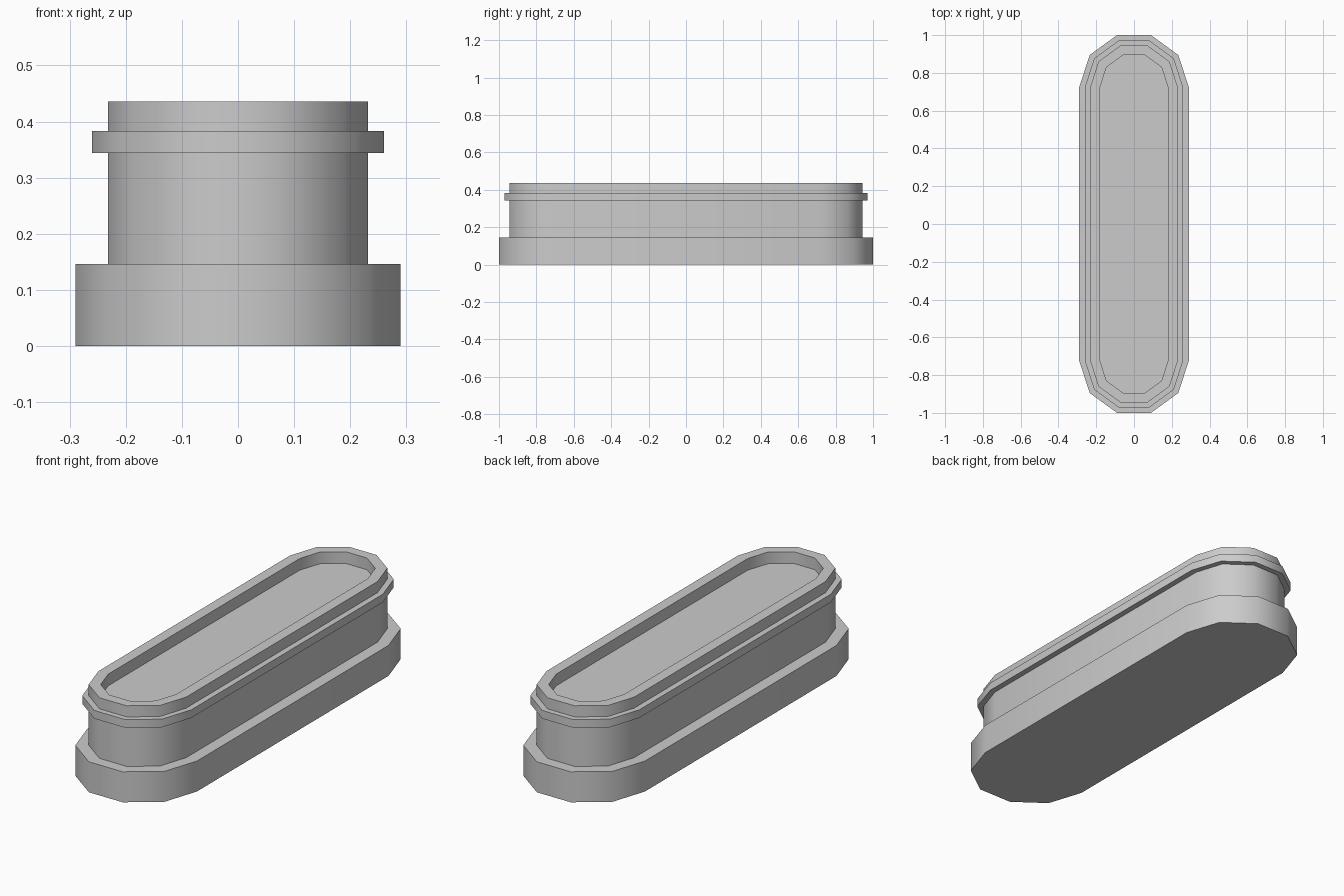
import bpy, bmesh
from math import sin, cos, pi

if "Cube" in bpy.data.objects:
    bpy.data.objects.remove(bpy.data.objects["Cube"])

SEGMENTS = 5                                  # sides per rounded end
CENTRE_Y = 1 - 0.29 * sin(2 * pi / SEGMENTS)  # centre of each rounded end


def stadium(bm, radius, z):
    """Ring of vertices: two half circles joined by straight sides."""
    ring = []
    for end in (1, -1):
        for i in range(SEGMENTS + 1):
            a = pi * i / SEGMENTS
            ring.append(bm.verts.new((end * radius * cos(a),
                                      end * (CENTRE_Y + radius * sin(a)), z)))
    return ring


def stepped_tray(name, profile):
    """Sweep a (radius, height) profile around the stadium and cap both ends."""
    bm = bmesh.new()
    rings = [stadium(bm, r, z) for r, z in profile]
    for low, high in zip(rings, rings[1:]):
        n = len(low)
        for i in range(n):
            j = (i + 1) % n
            bm.faces.new((low[i], low[j], high[j], high[i]))
    bm.faces.new(rings[0][::-1])
    bm.faces.new(rings[-1])
    bmesh.ops.recalc_face_normals(bm, faces=bm.faces)
    mesh = bpy.data.meshes.new(name)
    bm.to_mesh(mesh)
    bm.free()
    obj = bpy.data.objects.new(name, mesh)
    bpy.context.collection.objects.link(obj)
    bpy.context.view_layer.objects.active = obj
    obj.select_set(True)
    bpy.ops.object.shade_smooth_by_angle(angle=0.75)
    obj.select_set(False)
    return obj


stepped_tray("stepped_oblong_tray", [
    (0.29, 0.0), (0.29, 0.146),        # wide base
    (0.232, 0.146), (0.232, 0.344),    # narrower body
    (0.26, 0.344), (0.26, 0.383),      # raised band
    (0.232, 0.383), (0.232, 0.436),    # upper rim
    (0.18, 0.436), (0.18, 0.38),       # recessed top
])
